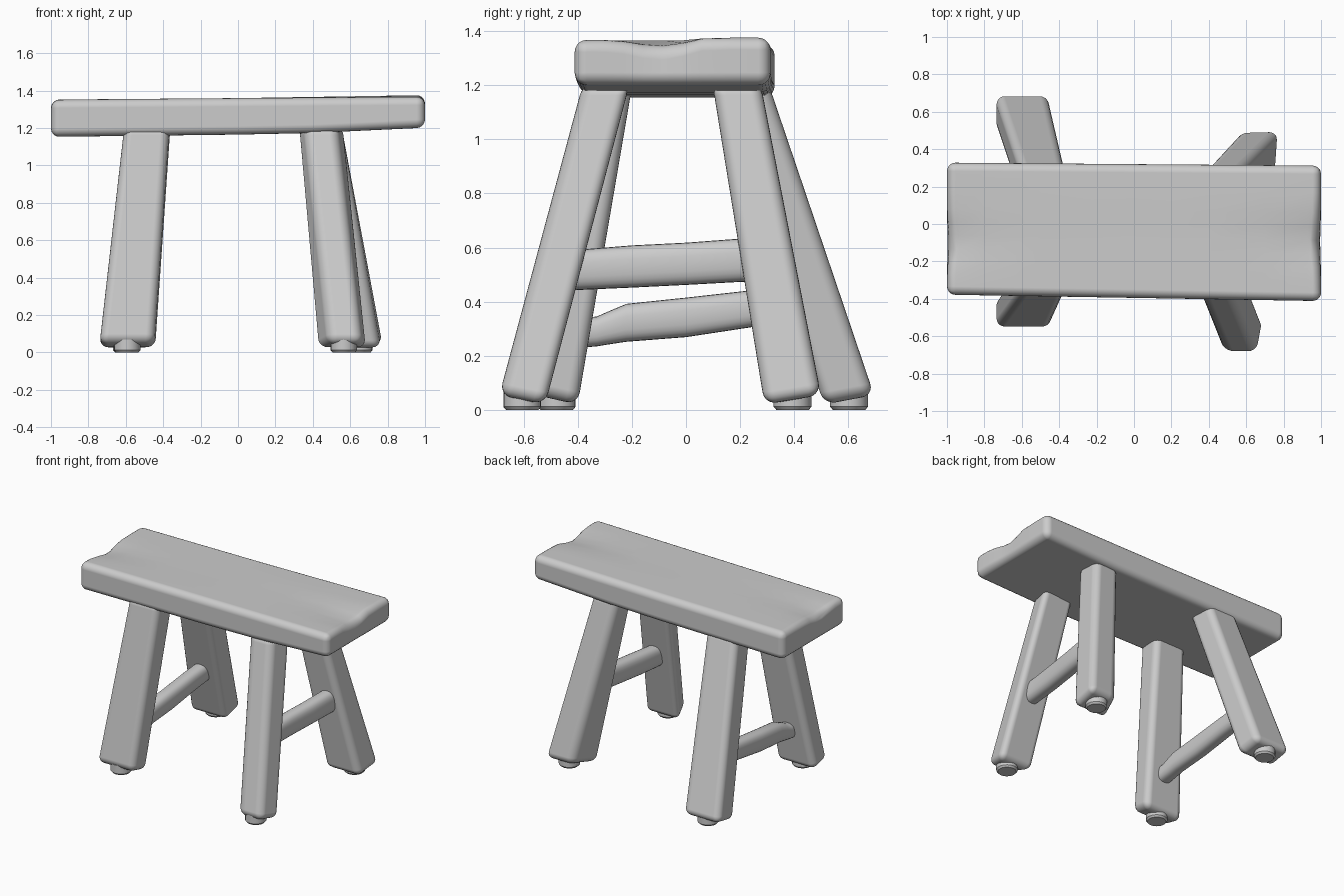
import bpy, bmesh, math
from mathutils import Vector

if "Cube" in bpy.data.objects:
    bpy.data.objects.remove(bpy.data.objects["Cube"])


def finish(name, bm, bevel=0.0, segments=5):
    bmesh.ops.recalc_face_normals(bm, faces=bm.faces)
    me = bpy.data.meshes.new(name)
    bm.to_mesh(me)
    bm.free()
    ob = bpy.data.objects.new(name, me)
    bpy.context.collection.objects.link(ob)
    if bevel:
        mod = ob.modifiers.new("rounded edges", 'BEVEL')
        mod.width = bevel
        mod.segments = segments
        mod.limit_method = 'ANGLE'
        mod.angle_limit = math.radians(40)
        mod.harden_normals = True
    me.shade_smooth()
    return ob


def loft(rings):
    """Closed solid through rings with equal point counts."""
    bm = bmesh.new()
    vr = [[bm.verts.new(p) for p in r] for r in rings]
    n = len(vr[0])
    for a, b in zip(vr, vr[1:]):
        for i in range(n):
            j = (i + 1) % n
            bm.faces.new((a[i], a[j], b[j], b[i]))
    bm.faces.new(vr[0])
    bm.faces.new(vr[-1])
    return bm


# Seat: thick plank, slightly uneven, with worn dips at both ends
bm = bmesh.new()
bmesh.ops.create_cube(bm, size=2)
cuts = [((x, 0, 0), (1, 0, 0)) for x in (-.93, -.8, -.5, 0, .4, .7, .93)]
cuts += [((0, y, 0), (0, 1, 0)) for y in (-.7, -.5, -.3, -.1, .1, .3, .6)]
for co, no in cuts:
    bmesh.ops.bisect_plane(bm, geom=bm.verts[:] + bm.edges[:] + bm.faces[:],
                           plane_co=co, plane_no=no)
for v in bm.verts:
    x, y, top = v.co.x, v.co.y, v.co.z > 0
    front = -0.395 - 0.017 * x
    back = 0.32 - 0.008 * x
    v.co.y = front + (back - front) * (y + 1) / 2
    dip = math.exp(-((v.co.y + 0.1) / 0.11) ** 2)
    end = max(0, (abs(x) - 0.75) / 0.25)
    if top:
        v.co.z = 1.36 + 0.008 * x + 0.008 * max(0, x) * (y > 0.2) - 0.03 * dip * end
        if abs(x) > 0.99:
            v.co.x -= math.copysign(0.015 * dip, x)
    else:
        v.co.z = 1.165 + 0.012 * x + 0.025 * max(0, x - 0.3) / 0.7
finish("seat", bm, bevel=0.045)

# Legs: splayed hewn posts; corners are (x, y) at the floor and under the seat
legs = {
    "front_right_leg": ([(.49, -.69), (.66, -.69), (.69, -.52), (.42, -.52)],
                        [(.36, -.385), (.53, -.385), (.57, -.21), (.32, -.22)]),
    "back_right_leg": ([(.57, .495), (.775, .50), (.76, .29), (.49, .29)],
                       [(.36, .275), (.55, .28), (.56, .10), (.34, .10)]),
    "front_left_leg": ([(-.74, -.555), (-.45, -.555), (-.44, -.40), (-.74, -.40)],
                       [(-.61, -.38), (-.37, -.38), (-.36, -.20), (-.61, -.20)]),
    "back_left_leg": ([(-.74, .695), (-.46, .695), (-.45, .51), (-.74, .51)],
                      [(-.61, .31), (-.37, .31), (-.36, .12), (-.61, .12)]),
}
for name, (low, high) in legs.items():
    # Outer pair of corners sits higher, so the foot is cut square to the leg
    bottom = [Vector((x, y, 0.055 if i < 2 else 0.02)) for i, (x, y) in enumerate(low)]
    top = [Vector((x, y, 1.19)) for x, y in high]
    top = [b.lerp(t, 1.015) for b, t in zip(bottom, top)]
    finish(name, loft([bottom, top]), bevel=0.045)

    # Small worn nub under the leg
    c = sum(bottom, Vector()) / 4
    rings = []
    for z, r in ((0, 0.06), (0.012, 0.07), (0.07, 0.07)):
        rings.append([(c.x + r * math.cos(a * math.tau / 20),
                       c.y + r * math.sin(a * math.tau / 20), z) for a in range(20)])
    foot = finish(name.replace("leg", "foot"), loft(rings))
    foot.data.set_sharp_from_angle(angle=math.radians(35))


# Stretchers: rounded rails; stations are (x, y, z centre, half height)
def rail(name, stations, half_width):
    rings = []
    for x, y, z, h in stations:
        ring = []
        for k in range(24):
            a = k * math.tau / 24
            c, s = math.cos(a), math.sin(a)
            ring.append((x + half_width * math.copysign(abs(c) ** 0.75, c), y,
                         z + h * math.copysign(abs(s) ** 0.75, s)))
        rings.append(ring)
    ob = finish(name, loft(rings))
    ob.data.set_sharp_from_angle(angle=math.radians(50))


rail("right_stretcher", [(.52, -.46, .515, .075), (.52, -.36, .52, .075), (.53, -.2, .53, .078),
                         (.55, 0, .54, .078), (.57, .2, .553, .08), (.57, .28, .555, .08)], 0.055)
rail("left_stretcher", [(-.56, -.44, .28, .055), (-.56, -.33, .29, .055), (-.56, -.28, .305, .062),
                        (-.56, -.22, .322, .07), (-.56, 0, .342, .073),
                        (-.56, .25, .375, .068), (-.56, .46, .395, .065)], 0.055)
